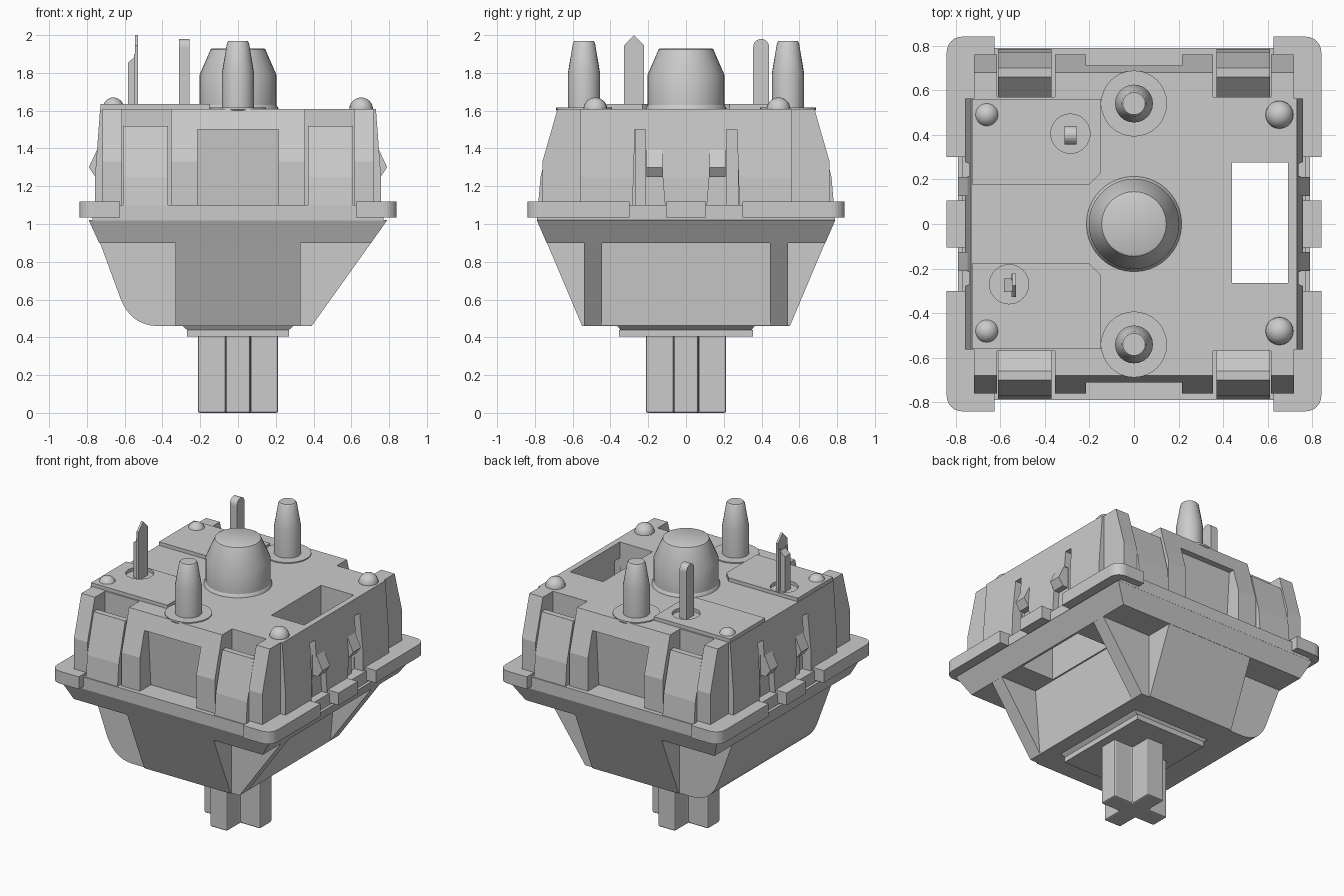
import bpy, bmesh, math

if "Cube" in bpy.data.objects:
    bpy.data.objects.remove(bpy.data.objects["Cube"])

AX = {'x': lambda a, b, t: (t, a, b), 'y': lambda a, b, t: (a, t, b), 'z': lambda a, b, t: (a, b, t)}


def obj_from(name, bm):
    bmesh.ops.recalc_face_normals(bm, faces=bm.faces[:])
    me = bpy.data.meshes.new(name)
    bm.to_mesh(me)
    bm.free()
    ob = bpy.data.objects.new(name, me)
    bpy.context.collection.objects.link(ob)
    return ob


def prism(name, pts, axis, t0, t1, pts2=None):
    """Extrude a 2D outline along an axis, optionally to a second outline."""
    bm = bmesh.new()
    a = [bm.verts.new(AX[axis](p[0], p[1], t0)) for p in pts]
    b = [bm.verts.new(AX[axis](p[0], p[1], t1)) for p in (pts2 or pts)]
    bm.faces.new(a)
    bm.faces.new(b)
    n = len(a)
    for i in range(n):
        bm.faces.new((a[i], a[(i + 1) % n], b[(i + 1) % n], b[i]))
    return obj_from(name, bm)


def rect(x0, x1, y0, y1):
    return [(x0, y0), (x1, y0), (x1, y1), (x0, y1)]


def box(name, x0, x1, y0, y1, z0, z1):
    return prism(name, rect(x0, x1, y0, y1), 'z', z0, z1)


def flip(pts, s):
    return [(p[0] * s, p[1]) for p in pts]


def activate(ob):
    bpy.ops.object.select_all(action='DESELECT')
    ob.select_set(True)
    bpy.context.view_layer.objects.active = ob


def smooth(ob):
    activate(ob)
    bpy.ops.object.shade_smooth_by_angle(angle=math.radians(30))
    return ob


def boolean(ob, others, op='DIFFERENCE', keep=False):
    activate(ob)
    for o in others:
        m = ob.modifiers.new('bool', 'BOOLEAN')
        m.operation, m.object, m.solver = op, o, 'EXACT'
        bpy.ops.object.modifier_apply(modifier=m.name)
        if not keep:
            bpy.data.objects.remove(o)


def lathe(name, prof, x, y, n=32):
    """Stack of circles (radius, z) closed at both ends."""
    bm = bmesh.new()
    rings = [[bm.verts.new((x + r * math.cos(2 * math.pi * i / n), y + r * math.sin(2 * math.pi * i / n), z))
              for i in range(n)] for r, z in prof]
    bm.faces.new(rings[0])
    bm.faces.new(rings[-1])
    for a, b in zip(rings, rings[1:]):
        for i in range(n):
            j = (i + 1) % n
            bm.faces.new((a[i], a[j], b[j], b[i]))
    return smooth(obj_from(name, bm))


def bevel(ob, w, seg=2):
    m = ob.modifiers.new('bevel', 'BEVEL')
    m.width, m.segments, m.limit_method = w, seg, 'ANGLE'


# light window passing through the whole housing
window = box('window_cutter', .44, .69, -.265, .275, .3, 1.75)
window.hide_render = True

# plus-shaped stem and its slider base
w, l = .065, .213
cross = [(-w, -l), (w, -l), (w, -w), (l, -w), (l, w), (w, w), (w, l), (-w, l), (-w, w), (-l, w), (-l, -w), (-w, -w)]
bevel(prism('stem', cross, 'z', 0, .45), .01)
box('slider_base', -.27, .27, -.355, .355, .405, .44)
prism('slider_shoulder', rect(-.265, .265, -.345, .345), 'z', .435, .47, rect(-.305, .305, -.37, .37))

# tapered cover: profile with one rounded lower edge
curve = []
for i in range(9):
    t = i / 8
    curve.append(tuple((1 - t) ** 2 * a + 2 * t * (1 - t) * b + t * t * c
                       for a, b, c in zip((-.62, .6), (-.565, .465), (-.43, .46))))
core = prism('cover_core', [(-.745, .94)] + curve + [(.39, .46), (.733, .94)], 'y', -.54, .54)
recess = prism('recess_cutter', [(.388, .40), (.43, .90), (1, .90), (1, .40)], 'y', -.445, .445)
boolean(core, [recess])
boolean(core, [window], keep=True)
smooth(core)

# sloping central panels on front and back of the cover, and its rim
prism('cover_panels', [(-.785, 1.015), (-.55, .46), (.55, .46), (.785, 1.015)], 'x', -.33, .33)
rim = prism('cover_rim', rect(-.735, .705, -.738, .738), 'z', .9, 1.02, rect(-.79, .79, -.79, .79))
boolean(rim, [window], keep=True)

# mounting flange: slab, rounded corners, side tabs
slab = box('flange_slab', -.77, .77, -.79, .79, 1.018, 1.10)
boolean(slab, [window], keep=True)
for sx in (-1, 1):
    for sy in (-1, 1):
        arc = [(.77 + .07 * math.cos(a), .77 + .07 * math.sin(a)) for a in
               [math.pi / 2 * i / 6 for i in range(7)]]
        pts = [(.70, .30), (.84, .30)] + arc + [(.625, .84), (.625, .70), (.70, .70)]
        prism('flange_corner', [(x * sx, y * sy) for x, y in pts], 'z', 1.035, 1.12)
    box('flange_tab', *sorted((sx * .7, sx * .84)), -.105, .105, 1.035, 1.12)

# base housing
body = prism('base_housing', [(-.76, 1.05), (.76, 1.05), (.76, 1.33), (.68, 1.61), (-.68, 1.61), (-.76, 1.33)],
             'x', -.718, .718)
sides = prism('base_sides', [(-.757, 1.05), (.757, 1.05), (.757, 1.25), (.73, 1.61), (-.73, 1.61), (-.757, 1.25)],
              'y', -.562, .562)
boolean(body, [sides], 'UNION')
cuts = []
for s in (-1, 1):
    # central front and back recesses
    cuts.append(prism('recess_cutter', flip([(.64, 1.08), (.67, 1.5), (.9, 1.5), (.9, 1.08)], s), 'x', -.215, .215))
    for sx in (-1, 1):
        # clip notches
        cuts.append(box('notch_cutter', *sorted((sx * .355, sx * .615)), *sorted((s * .57, s * .95)), .98, 1.7))
        # slots beside the side catches
        slim = [(.215, 1.02), (.285, 1.02), (.27, 1.50), (.215, 1.50)]
        wide = [(.105, 1.02), (.216, 1.02), (.216, 1.39), (.135, 1.39)]
        x0, x1 = sorted((sx * .69, sx * .95))
        cuts.append(prism('slot_cutter', flip(slim, s), 'x', x0, x1))
        cuts.append(prism('slot_cutter', flip(wide, s), 'x', *sorted((sx * .715, sx * .95))))
boolean(body, cuts)
boolean(body, [window], keep=True)
bpy.data.objects.remove(window)

# four latch clips and four side catches
clip = [(.55, 1.018), (.79, 1.018), (.77, 1.25), (.70, 1.52), (.66, 1.52), (.56, 1.42)]
catch = [(.70, 1.25), (.755, 1.25), (.79, 1.30), (.745, 1.395), (.70, 1.395)]
for sx in (-1, 1):
    for s in (-1, 1):
        prism('latch_clip', flip(clip, s), 'x', *sorted((sx * .37, sx * .61)))
        prism('side_catch', flip(catch, sx), 'y', *sorted((s * .125, s * .21)))

# raised pads with pin sockets
PIN_A, PIN_B = (-.285, .405), (-.56, -.27)
for s, (px, py) in ((1, PIN_A), (-1, PIN_B)):
    pad = prism('raised_pad', [(-.727, s * .178), (-.20, s * .178), (-.147, s * .23), (-.147, s * .56),
                               (-.727, s * .56)], 'z', 1.59, 1.635)
    boolean(pad, [lathe('socket_cutter', [(.088, 1.612), (.088, 1.7)], px, py)])

# corner domes
for x, r in ((-.66, .055), (.652, .063)):
    for y in (-.48, .49):
        bpy.ops.mesh.primitive_uv_sphere_add(segments=20, ring_count=12, radius=r, location=(x, y, 1.67 - r))
        bpy.context.object.name = 'corner_dome'
        smooth(bpy.context.object)

# centre post and the two locating pegs with collars
lathe('centre_post', [(.215, 1.60), (.213, 1.615), (.203, 1.63), (.203, 1.79), (.145, 1.925), (.135, 1.93)], 0, 0, 40)
for y in (-.54, .54):
    lathe('peg_collar', [(.10, 1.55), (.148, 1.605), (.148, 1.617)], 0, y)
    lathe('locating_peg', [(.085, 1.6), (.085, 1.80), (.058, 1.96), (.05, 1.97)], 0, y, 24)

# round-topped contact pin
y0 = PIN_A[1] - .007
top = [(y0 + .042 * math.cos(math.pi * i / 10), 1.938 + .042 * math.sin(math.pi * i / 10)) for i in range(11)]
prism('round_pin', [(y0 - .042, 1.58), (y0 + .042, 1.58)] + top, 'x', -.312, -.258)

# folded, arrow-topped contact pin
y0 = -.275
half = [(.03, 1.58), (.03, 1.86), (.053, 1.89), (.053, 1.945)]
arrow = [(y0 + a, z) for a, z in half] + [(y0, 2.0)] + [(y0 - a, z) for a, z in reversed(half)]
prism('arrow_pin', arrow, 'x', -.545, -.53)
prism('arrow_pin_fold', [(-.582, 1.58), (-.535, 1.58), (-.535, 1.895), (-.582, 1.855)], 'y', y0 - .03, y0 + .03)
for s in (-1, 1):
    box('arrow_pin_edge', -.55, -.53, *sorted((y0 + s * .025, y0 + s * .052)), 1.58, 1.9)
